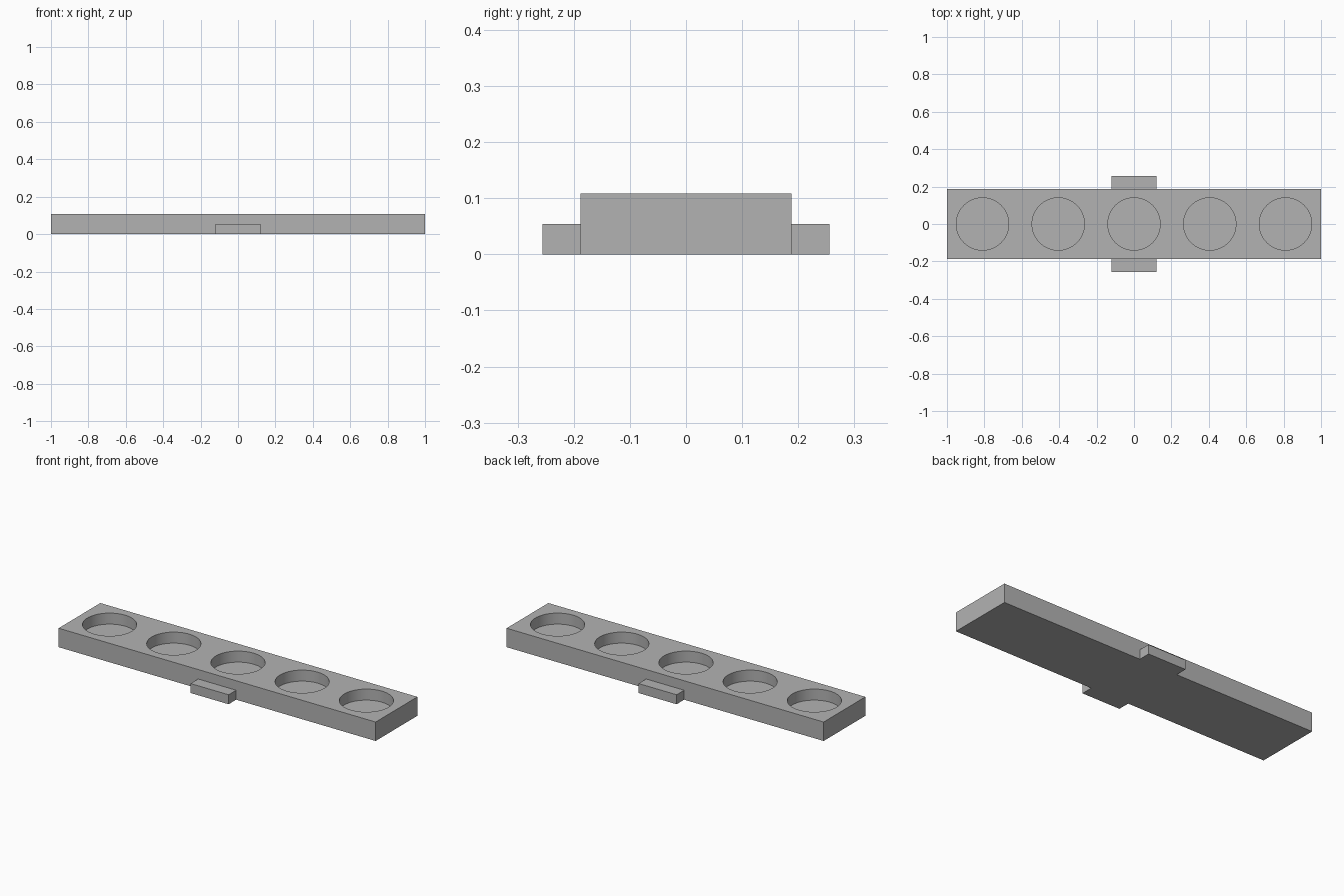
import bpy
import bmesh
from mathutils import Matrix

if "Cube" in bpy.data.objects:
    bpy.data.objects.remove(bpy.data.objects["Cube"], do_unlink=True)

HEIGHT = 0.108
HALF_DEPTH = 0.188
TAB_REACH = 0.256
POCKET_FLOOR = 0.045
POCKET_RADIUS = 0.14
POCKET_SPACING = 0.405

grey = bpy.data.materials.new("plain grey")
grey.use_nodes = True
colour = (0.45, 0.45, 0.45, 1)
grey.diffuse_color = colour
grey.node_tree.nodes["Principled BSDF"].inputs["Base Color"].default_value = colour


def add_object(name, bm):
    mesh = bpy.data.meshes.new(name)
    bm.to_mesh(mesh)
    bm.free()
    mesh.materials.append(grey)
    obj = bpy.data.objects.new(name, mesh)
    bpy.context.collection.objects.link(obj)
    return obj


def box(name, low, high):
    bm = bmesh.new()
    size = [b - a for a, b in zip(low, high)]
    centre = [(a + b) / 2 for a, b in zip(low, high)]
    bmesh.ops.create_cube(bm, size=1, matrix=Matrix.Translation(centre) @ Matrix.Diagonal((*size, 1)))
    return add_object(name, bm)


# Long tray block
tray = box("tray", (-1, -HALF_DEPTH, 0), (1, HALF_DEPTH, HEIGHT))

# Five round pockets sunk into the top
bm = bmesh.new()
for i in range(-2, 3):
    place = Matrix.Translation((i * POCKET_SPACING, 0, POCKET_FLOOR + 0.1))
    bmesh.ops.create_cone(bm, cap_ends=True, segments=64, radius1=POCKET_RADIUS,
                          radius2=POCKET_RADIUS, depth=0.2, matrix=place)
cutter = add_object("pocket_cutter", bm)
cutter.hide_render = True
cutter.hide_set(True)
cut = tray.modifiers.new("pockets", "BOOLEAN")
cut.operation = "DIFFERENCE"
cut.solver = "EXACT"
cut.object = cutter

# Apply the cut, drop the cutter, and smooth the round walls
bpy.context.view_layer.objects.active = tray
tray.select_set(True)
bpy.ops.object.modifier_apply(modifier=cut.name)
bpy.data.objects.remove(cutter, do_unlink=True)
bpy.ops.object.shade_smooth_by_angle()

# Small tabs at the middle of the front and back
box("front_tab", (-0.12, -TAB_REACH, 0), (0.12, -HALF_DEPTH, HEIGHT / 2))
box("back_tab", (-0.12, HALF_DEPTH, 0), (0.12, TAB_REACH, HEIGHT / 2))
